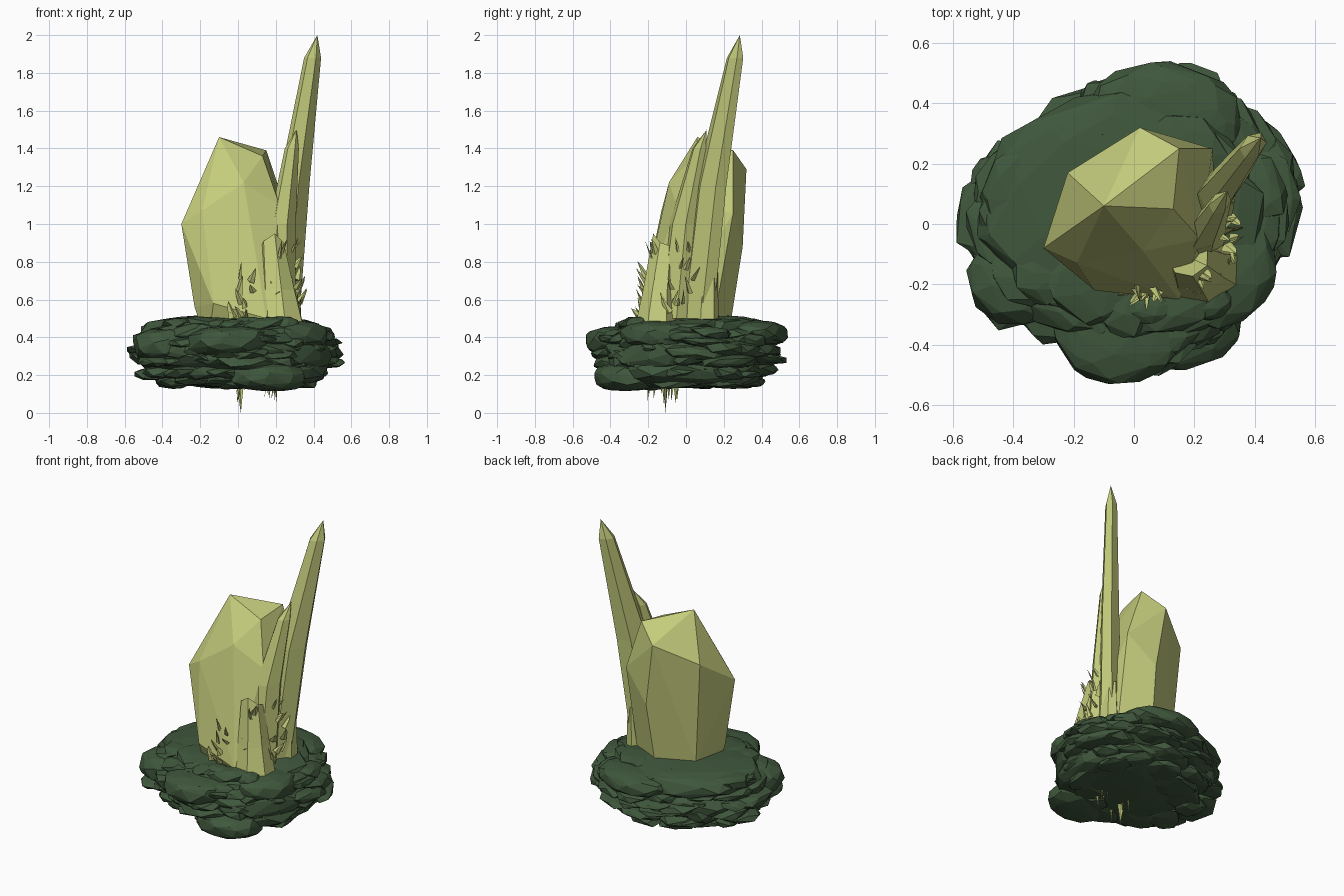
import bpy, bmesh, math, random
from mathutils import Vector, Matrix

if "Cube" in bpy.data.objects:
    bpy.data.objects.remove(bpy.data.objects["Cube"])

random.seed(7)


def material(name, rgb):
    m = bpy.data.materials.new(name)
    m.diffuse_color = (*rgb, 1)
    m.use_nodes = True
    m.node_tree.nodes["Principled BSDF"].inputs["Base Color"].default_value = m.diffuse_color
    return m


CRYSTAL = material("crystal", (0.55, 0.6, 0.2))
ROCK = material("rock", (0.05, 0.095, 0.045))


def finish(bm, name, mat):
    bmesh.ops.recalc_face_normals(bm, faces=bm.faces[:])
    me = bpy.data.meshes.new(name)
    bm.to_mesh(me)
    bm.free()
    me.materials.append(mat)
    ob = bpy.data.objects.new(name, me)
    bpy.context.collection.objects.link(ob)


def hull(bm, pts):
    vs = [bm.verts.new(p) for p in pts]
    r = bmesh.ops.convex_hull(bm, input=vs)
    dead = {g for g in r["geom_interior"] + r["geom_unused"]
            if isinstance(g, bmesh.types.BMVert)}
    bmesh.ops.delete(bm, geom=list(dead), context='VERTS')


def slab(bm, c, size, rot=0.0, tilt=0.08, n=34, jit=0.1):
    """Flattened, faceted stone: hull of jittered points on a boxy ellipsoid."""
    m = (Matrix.Translation(c) @ Matrix.Rotation(rot, 4, 'Z')
         @ Matrix.Rotation(random.uniform(-tilt, tilt), 4, 'X')
         @ Matrix.Rotation(random.uniform(-tilt, tilt), 4, 'Y'))
    pts = []
    for i in range(n):
        z = 1 - 2 * (i + 0.5) / n
        a = i * 2.39996 + random.uniform(-0.25, 0.25)
        r = math.sqrt(1 - z * z) ** 0.8
        k = random.uniform(1 - jit, 1 + jit * 0.3)
        pts.append(m @ Vector((r * math.cos(a) * size[0] * k, r * math.sin(a) * size[1] * k,
                               math.copysign(abs(z) ** 0.7, z) * size[2])))
    hull(bm, pts)


def prism(name, rings, tip=None, n=6, jag=0.0, turn=45):
    """Tapering crystal through elliptical rings (x, y, z, long radius, short radius)."""
    bm = bmesh.new()
    t = math.radians(turn)
    loops = []
    for k, (x, y, z, ra, rb) in enumerate(rings):
        top = k == len(rings) - 1
        loop = []
        for i in range(n):
            a = 2 * math.pi * (i + 0.3) / n
            u, v = ra * math.cos(a), rb * math.sin(a)
            dz = random.uniform(-jag, jag * 0.4) if top else 0
            loop.append(bm.verts.new((x + u * math.cos(t) - v * math.sin(t),
                                      y + u * math.sin(t) + v * math.cos(t), z + dz)))
        loops.append(loop)
    for a, b in zip(loops, loops[1:]):
        for i in range(n):
            j = (i + 1) % n
            bm.faces.new((a[i], a[j], b[j], b[i]))
    x, y, z = tip if tip else (rings[-1][0], rings[-1][1], rings[-1][2] - jag)
    t = bm.verts.new((x, y, z))
    for i in range(n):
        bm.faces.new((loops[-1][i], loops[-1][(i + 1) % n], t))
    bm.faces.new(loops[0][::-1])
    finish(bm, name, CRYSTAL)


def splinter(bm, base, tip, w):
    """Thin four-sided sliver from base to tip."""
    base, tip = Vector(base), Vector(tip)
    d = (tip - base).normalized()
    s = d.orthogonal().normalized()
    s.rotate(Matrix.Rotation(random.uniform(0, 6.28), 3, d))
    q = d.cross(s)
    hull(bm, [base + s * w, base - s * w, base + q * w * 0.5, base - q * w * 0.5,
              base.lerp(tip, 0.7) + s * w * 0.6, tip])


# main faceted crystal
bm = bmesh.new()
hull(bm, [(-0.10, 0.06, 1.46), (0.15, 0.25, 1.39), (0.13, 0.05, 1.36), (0.02, 0.32, 1.29),
          (-0.22, 0.17, 1.17), (-0.30, -0.08, 1.0), (0.26, 0.25, 1.06), (-0.19, -0.13, 1.07),
          (0.03, -0.09, 1.22), (0.22, -0.05, 1.1), (0.08, 0.30, 0.88), (0.24, 0.23, 0.85),
          (-0.23, -0.08, 0.56), (-0.13, -0.22, 0.58), (0.15, -0.25, 0.5), (0.28, -0.08, 0.5),
          (0.25, 0.15, 0.5), (0.06, 0.24, 0.5), (-0.17, 0.14, 0.5), (-0.16, -0.10, 0.35),
          (0.15, -0.18, 0.35), (0.15, 0.15, 0.35), (-0.1, 0.1, 0.35)])
bmesh.ops.dissolve_limit(bm, angle_limit=0.07, verts=bm.verts[:], edges=bm.edges[:])
finish(bm, "main_crystal", CRYSTAL)

# tall spike, side crystal and broken stumps
prism("tall_spike", [(0.23, 0.05, 0.45, 0.11, 0.07), (0.295, 0.13, 1.2, 0.105, 0.058),
                     (0.395, 0.26, 1.88, 0.052, 0.037)], (0.42, 0.285, 2.0))
prism("side_crystal", [(0.22, -0.07, 0.5, 0.10, 0.07), (0.235, -0.02, 1.0, 0.085, 0.055),
                       (0.285, 0.07, 1.40, 0.042, 0.032)], (0.31, 0.11, 1.5))
prism("front_stump", [(0.23, -0.16, 0.42, 0.14, 0.12), (0.21, -0.14, 0.65, 0.10, 0.09),
                      (0.18, -0.11, 0.92, 0.07, 0.065)], n=7, jag=0.09, turn=10)
prism("side_stump", [(0.28, 0.10, 0.42, 0.075, 0.065), (0.285, 0.11, 0.78, 0.06, 0.04)],
      n=6, jag=0.05, turn=80)

# shards on the crystal foot
bm = bmesh.new()
for i in range(30):
    a = math.radians(random.uniform(-118, 15))
    z = 0.5 + 0.36 * random.random() ** 1.3
    r = 0.235 - 0.14 * (z - 0.5) + (0.03 if a > -0.9 else 0)
    b = Vector((0.07 + r * math.cos(a), -0.01 + r * math.sin(a), z))
    out = Vector((math.cos(a), math.sin(a), 0)) * random.uniform(0.01, 0.05)
    side = Vector((-math.sin(a), math.cos(a), 0)) * random.uniform(-0.04, 0.04)
    splinter(bm, b, b + out + side + Vector((0, 0, random.uniform(0.04, 0.11))),
             random.uniform(0.012, 0.026))
finish(bm, "foot_shards", CRYSTAL)

# splinters hanging below the rock
bm = bmesh.new()
splinter(bm, (0.02, -0.11, 0.3), (0.015, -0.11, 0.0), 0.03)
for i in range(13):
    x = 0.02 * random.random() if i % 2 else random.uniform(0.13, 0.2)
    y = random.uniform(-0.22, -0.02)
    splinter(bm, (x + 0.02, y, 0.28),
             (x + random.uniform(-0.02, 0.03), y - 0.01, random.uniform(0.03, 0.11)),
             random.uniform(0.014, 0.026))
finish(bm, "hanging_splinters", CRYSTAL)

# outline radius of the rock every 22.5 degrees
OUT = [0.58, 0.61, 0.58, 0.59, 0.54, 0.51, 0.50, 0.58,
       0.62, 0.60, 0.53, 0.50, 0.53, 0.52, 0.49, 0.51]


def outline(a):
    f = (a / (2 * math.pi) % 1) * 16
    i = int(f)
    return OUT[i % 16] + (OUT[(i + 1) % 16] - OUT[i % 16]) * (f - i)


# broad body of the rock
bm = bmesh.new()
for c, s, r in [((-0.06, 0.06, 0.43), (0.48, 0.40, 0.09), 0.2),
                ((0.0, 0.02, 0.41), (0.42, 0.44, 0.09), 0.0),
                ((0.0, 0.0, 0.31), (0.54, 0.46, 0.12), 0.1),
                ((0.08, 0.0, 0.22), (0.42, 0.42, 0.09), 0.4),
                ((-0.05, -0.35, 0.38), (0.23, 0.19, 0.08), 0.0),
                ((-0.36, -0.17, 0.36), (0.20, 0.17, 0.09), 0.3),
                ((0.16, -0.32, 0.19), (0.21, 0.17, 0.075), 0.2),
                ((0.10, 0.36, 0.42), (0.26, 0.18, 0.07), -0.1),
                ((0.26, -0.12, 0.41), (0.22, 0.23, 0.08), 0.5),
                ((0.25, -0.25, 0.45), (0.08, 0.07, 0.06), 0.0),
                ((0.06, -0.28, 0.45), (0.09, 0.06, 0.06), 0.0)]:
    slab(bm, c, s, r, 0.03, 70, 0.06)
finish(bm, "rock_body", ROCK)

# layered slabs around the rim
bm = bmesh.new()
LAYERS = [(0.17, 0.80, 13), (0.22, 0.90, 15), (0.275, 0.985, 18),
          (0.33, 0.99, 18), (0.385, 0.96, 18), (0.435, 0.90, 16), (0.475, 0.78, 12)]
for z, f, n in LAYERS:
    for i in range(n):
        a = 2 * math.pi * (i + random.uniform(-0.3, 0.3)) / n
        deep, wide = random.uniform(0.09, 0.15), random.uniform(0.10, 0.19)
        r = outline(a) * f * random.uniform(0.95, 1.01) - deep
        slab(bm, (r * math.cos(a), r * math.sin(a), z + random.uniform(-0.02, 0.015)),
             (deep, wide, random.uniform(0.022, 0.045)), a + random.uniform(-0.25, 0.25),
             0.13, 24, 0.2)
finish(bm, "rock_rim_slabs", ROCK)
